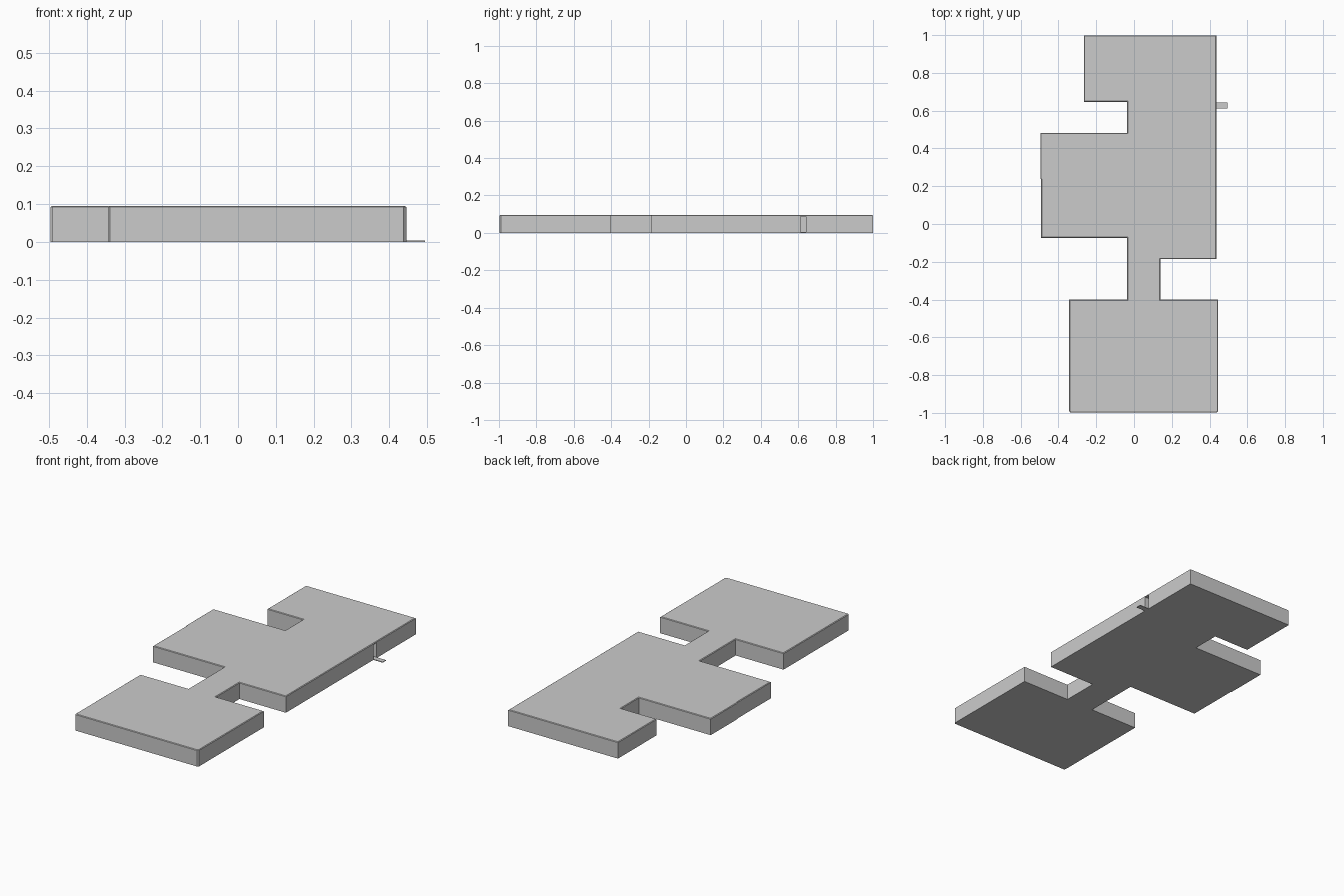
import bpy, bmesh

if "Cube" in bpy.data.objects:
    bpy.data.objects.remove(bpy.data.objects["Cube"])


def finish(name, bm):
    bmesh.ops.recalc_face_normals(bm, faces=bm.faces)
    mesh = bpy.data.meshes.new(name)
    bm.to_mesh(mesh)
    bm.free()
    obj = bpy.data.objects.new(name, mesh)
    bpy.context.collection.objects.link(obj)
    return obj


def slab(name, outline, z0, z1, rim=0.0, rise=0.0):
    """Extrude a plan outline, with an optional slim sloped rim on top."""
    bm = bmesh.new()
    base = bm.faces.new([bm.verts.new((x, y, z0)) for x, y in outline])
    base.normal_update()
    if base.normal.z < 0:
        base.normal_flip()
    ext = bmesh.ops.extrude_face_region(bm, geom=[base], use_keep_orig=True)
    top = [g for g in ext["geom"] if isinstance(g, bmesh.types.BMFace)]
    verts = [g for g in ext["geom"] if isinstance(g, bmesh.types.BMVert)]
    bmesh.ops.translate(bm, verts=verts, vec=(0, 0, z1 - z0))
    bmesh.ops.recalc_face_normals(bm, faces=bm.faces)
    if rim:
        bmesh.ops.inset_region(bm, faces=top, thickness=rim, use_even_offset=True)
        moved = {v for f in top for v in f.verts}
        bmesh.ops.translate(bm, verts=list(moved), vec=(0, 0, rise))
    return finish(name, bm)


def rect(x0, x1, y0, y1):
    return [(x0, y0), (x1, y0), (x1, y1), (x0, y1)]


# Connected rooms and passages as one plan outline
plan = [
    (-0.338, -0.998), (0.438, -0.998), (0.445, -0.990), (0.445, -0.400),
    (0.139, -0.400), (0.139, -0.186), (0.436, -0.186), (0.436, 0.999),
    (-0.265, 0.999), (-0.265, 0.646), (-0.037, 0.646), (-0.037, 0.483),
    (-0.496, 0.483), (-0.496, 0.240), (-0.492, 0.236), (-0.492, -0.073),
    (-0.037, -0.073), (-0.037, -0.400), (-0.343, -0.400), (-0.343, -0.990),
]
rooms = slab("room_block", plan, 0.0, 0.092, rim=0.004, rise=0.003)

# Narrow doorway cut into the right wall
cutter = slab("doorway_cutter", rect(0.39, 0.46, 0.612, 0.642), 0.004, 0.088)
cutter.hide_render = True
cutter.hide_set(True)
cut = rooms.modifiers.new("doorway", 'BOOLEAN')
cut.operation = 'DIFFERENCE'
cut.solver = 'EXACT'
cut.object = cutter

# Thin doorstep outside the doorway
slab("doorstep", rect(0.436, 0.495, 0.612, 0.642), 0.0, 0.004)
